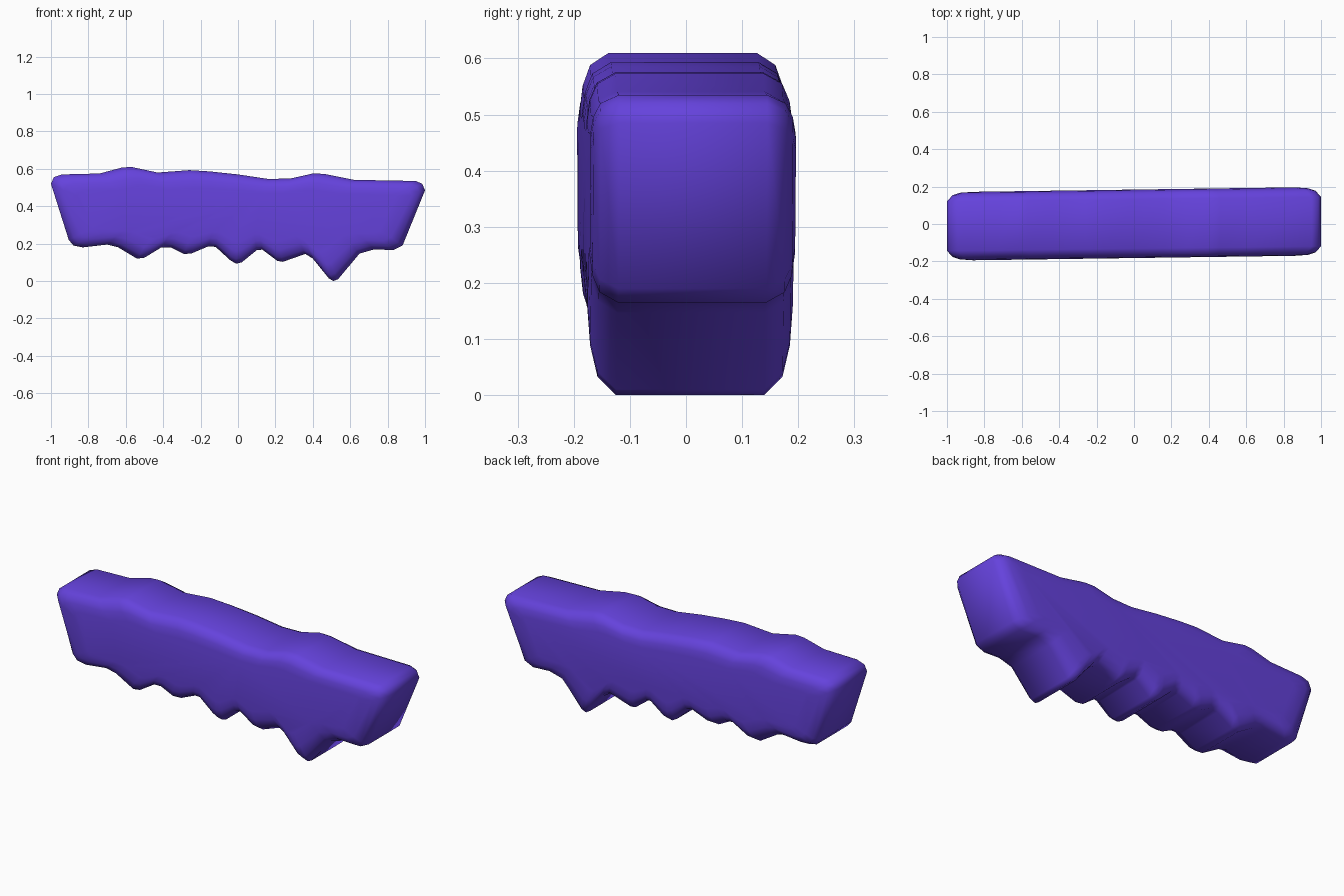
import bpy, bmesh

if "Cube" in bpy.data.objects:
    bpy.data.objects.remove(bpy.data.objects["Cube"])

# Front outline (x, z): gently wavy top, then the toothed underside
TOP = [(-1, .52), (-.985, .555), (-.94, .57), (-.74, .575), (-.62, .607), (-.57, .61),
       (-.43, .58), (-.26, .593), (-.15, .586), (0, .57), (.16, .546), (.28, .548),
       (.40, .575), (.46, .573), (.62, .541), (.95, .535), (.985, .52), (1, .485)]
BOTTOM = [(.88, .19), (.83, .165), (.73, .17), (.65, .147), (.535, .01), (.51, 0),
          (.485, .015), (.40, .12), (.36, .145), (.24, .103), (.21, .108), (.13, .168),
          (.10, .165), (.02, .10), (-.01, .093), (-.04, .11), (-.12, .183), (-.16, .185),
          (-.25, .147), (-.29, .145), (-.36, .18), (-.41, .18), (-.50, .125), (-.54, .12),
          (-.64, .18), (-.70, .195), (-.83, .18), (-.88, .19), (-.905, .22)]
OUTLINE = TOP + BOTTOM

# Rounded cross-section: (half depth, end inset, height shrink towards the middle)
RINGS = [(.132, 0, 0), (.165, .03, .09), (.178, .07, .24), (.183, .14, .42)]
SECTION = [(-h, i, s) for h, i, s in reversed(RINGS)] + RINGS
MID_Z = .37
SKEW = .012  # the slab is turned very slightly in plan

bm = bmesh.new()
loops = []
for y, inset, shrink in SECTION:
    loops.append([bm.verts.new((x * (1 - inset), y + SKEW * x + .001,
                                MID_Z + (z - MID_Z) * (1 - shrink)))
                  for x, z in OUTLINE])

# Skin between neighbouring rings and close both sides
n = len(OUTLINE)
for a, b in zip(loops, loops[1:]):
    for i in range(n):
        j = (i + 1) % n
        bm.faces.new((a[i], a[j], b[j], b[i]))
bm.faces.new(loops[0])
bm.faces.new(loops[-1])
bmesh.ops.recalc_face_normals(bm, faces=bm.faces)

mesh = bpy.data.meshes.new("toothed_slab")
bm.to_mesh(mesh)
bm.free()
slab = bpy.data.objects.new("toothed_slab", mesh)
bpy.context.collection.objects.link(slab)
for p in mesh.polygons:
    p.use_smooth = True

# Violet colour
mat = bpy.data.materials.new("violet")
mat.diffuse_color = (.13, .055, .72, 1)
mat.use_nodes = True
mat.node_tree.nodes["Principled BSDF"].inputs["Base Color"].default_value = mat.diffuse_color
mesh.materials.append(mat)
